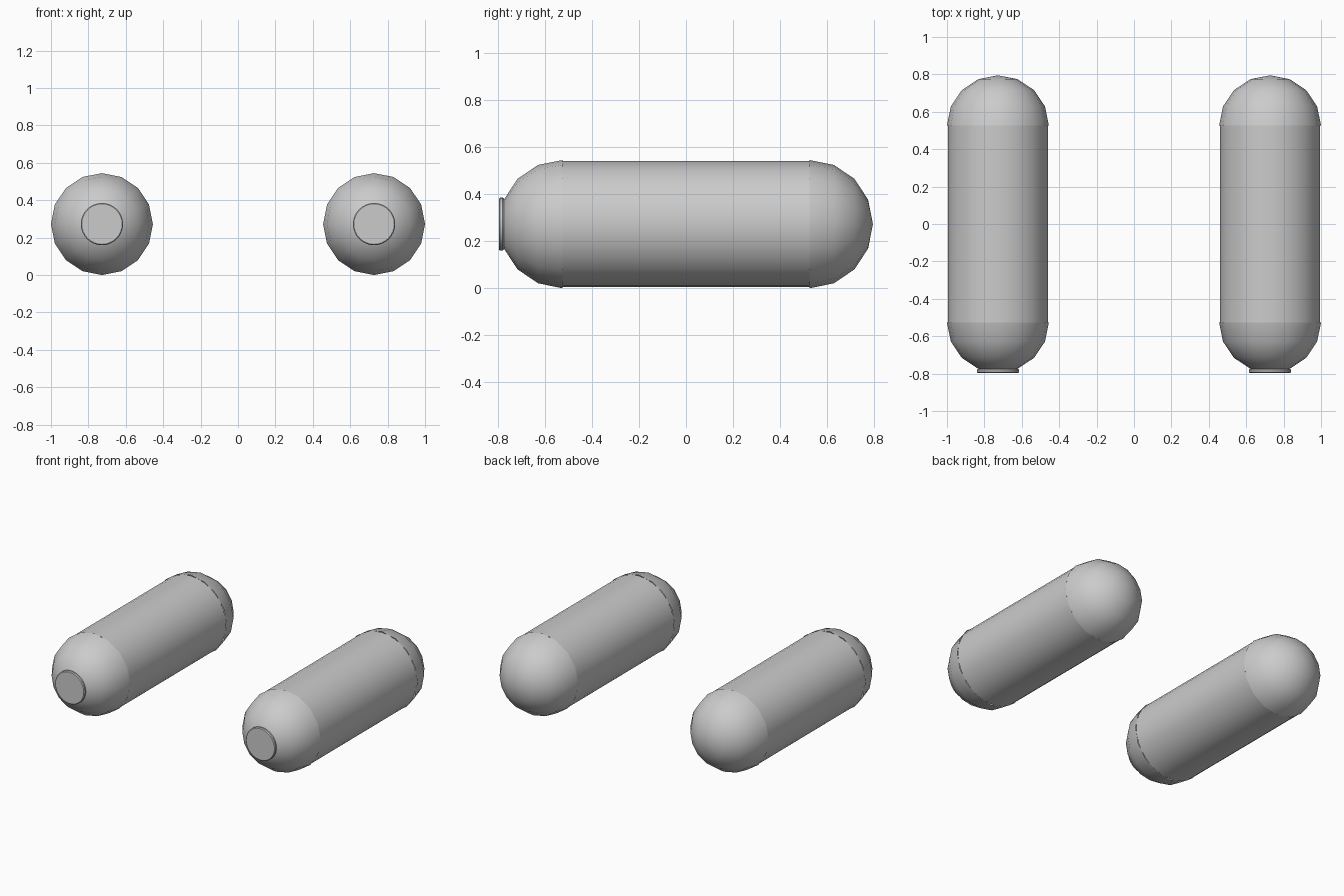
import bpy, bmesh, math
from mathutils import Matrix

if "Cube" in bpy.data.objects:
    bpy.data.objects.remove(bpy.data.objects["Cube"])

X, Z = 0.7275, 0.2725       # tank centre line
R_DOME, R_BODY = 0.2725, 0.268
Y_JOIN, Y_TIP = 0.526, 0.795


def finish(name, bm, x, angle):
    bmesh.ops.recalc_face_normals(bm, faces=bm.faces)
    me = bpy.data.meshes.new(name)
    bm.to_mesh(me)
    bm.free()
    ob = bpy.data.objects.new(name, me)
    ob.location = (x, 0, Z)
    bpy.context.collection.objects.link(ob)
    bpy.ops.object.select_all(action='DESELECT')
    ob.select_set(True)
    bpy.context.view_layer.objects.active = ob
    bpy.ops.object.shade_smooth_by_angle(angle=math.radians(angle))
    return ob


def lathe(name, profile, x, sides, angle=40):
    """Revolve (radius, y) points around the lengthwise axis."""
    bm = bmesh.new()
    verts = [bm.verts.new((r, y, 0)) for r, y in profile]
    edges = [bm.edges.new(p) for p in zip(verts, verts[1:])]
    bmesh.ops.spin(bm, geom=verts + edges, cent=(0, 0, 0), axis=(0, 1, 0),
                   angle=math.tau, steps=sides, use_duplicate=False)
    bmesh.ops.remove_doubles(bm, verts=bm.verts, dist=1e-5)
    return finish(name, bm, x, angle)


for side, x in (("left", -X), ("right", X)):
    # Cylindrical body, slightly narrower than the domes
    lathe(side + "_tank_body", [(R_BODY, -Y_JOIN), (R_BODY, Y_JOIN)], x, 32)

    # Low-poly hemispherical ends
    for end, s in (("front", -1), ("back", 1)):
        dome = [(R_DOME * math.cos(a), s * (Y_JOIN + (Y_TIP - Y_JOIN) * math.sin(a)))
                for a in (i * math.pi / 8 for i in range(5))]
        lathe(f"{side}_{end}_dome", dome, x, 16)

    # Flat round plate with a softened rim on the front
    plate = [(0, -0.796), (0.108, -0.796), (0.113, -0.791),
             (0.113, -0.780), (0.108, -0.775), (0, -0.775)]
    lathe(side + "_front_plate", plate, x, 32)
